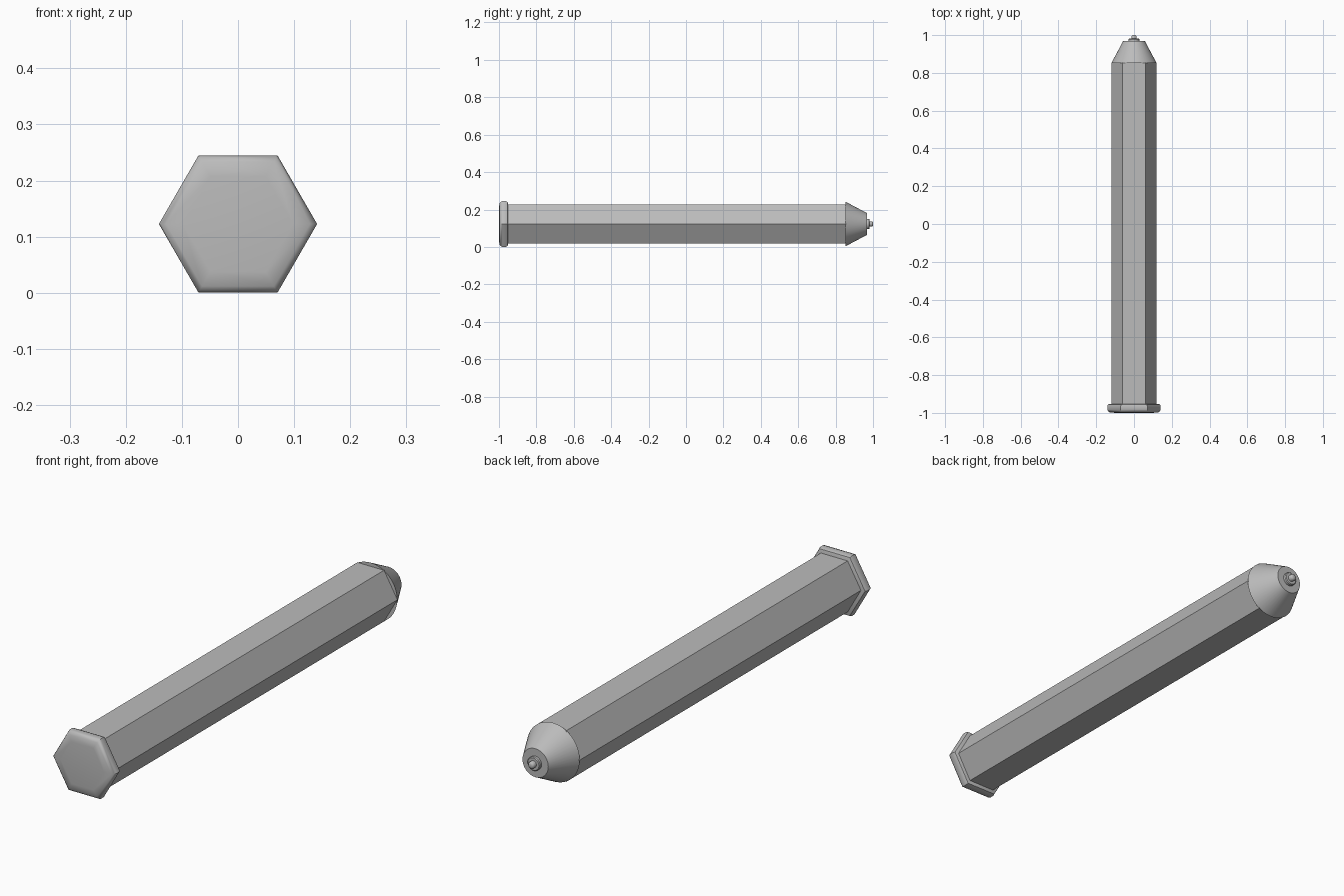
import bpy
import math
from mathutils import Matrix, Vector

default = bpy.data.objects.get("Cube")
if default:
    bpy.data.objects.remove(default, do_unlink=True)

AXIS_Z = 0.1225

grey = bpy.data.materials.new("light grey")
grey.use_nodes = True
colour = (0.5, 0.5, 0.5, 1.0)
grey.diffuse_color = colour
grey.node_tree.nodes["Principled BSDF"].inputs["Base Color"].default_value = colour


def lathe(name, profile, sides, smooth_angle):
    """Sweep (radius, y) points round the long axis and close both ends."""
    verts, faces = [], []
    for radius, y in profile:
        for i in range(sides):
            a = math.tau * i / sides
            verts.append((radius * math.cos(a), y, radius * math.sin(a) + AXIS_Z))
    for r in range(len(profile) - 1):
        for i in range(sides):
            j = (i + 1) % sides
            a, b = r * sides, (r + 1) * sides
            faces.append((a + i, b + i, b + j, a + j))
    last = (len(profile) - 1) * sides
    faces.append(tuple(range(sides)))
    faces.append(tuple(last + i for i in reversed(range(sides))))
    mesh = bpy.data.meshes.new(name)
    mesh.from_pydata(verts, [], faces)
    mesh.materials.append(grey)
    mesh.update()
    obj = bpy.data.objects.new(name, mesh)
    bpy.context.collection.objects.link(obj)
    bpy.ops.object.select_all(action="DESELECT")
    obj.select_set(True)
    bpy.context.view_layer.objects.active = obj
    if smooth_angle:
        bpy.ops.object.shade_smooth_by_angle(angle=math.radians(smooth_angle))
    return obj


# Hexagonal barrel
lathe("barrel", [(0.12, -0.955), (0.12, 0.855)], 6, 0)

# Hexagonal end cap with softened rims
lathe("end_cap", [(0.098, -1.0), (0.128, -0.997), (0.137, -0.991), (0.141, -0.982),
                  (0.141, -0.964), (0.137, -0.955), (0.132, -0.953)], 6, 40)

# Round tapered nose
lathe("nose_cone", [(0.119, 0.853), (0.058, 0.968)], 48, 40)

# Stepped writing tip
lathe("tip_collar", [(0.028, 0.966), (0.028, 0.978), (0.025, 0.981)], 32, 40)
lathe("tip_nib", [(0.014, 0.978), (0.014, 0.993), (0.011, 0.998), (0.006, 1.0)], 24, 40)
